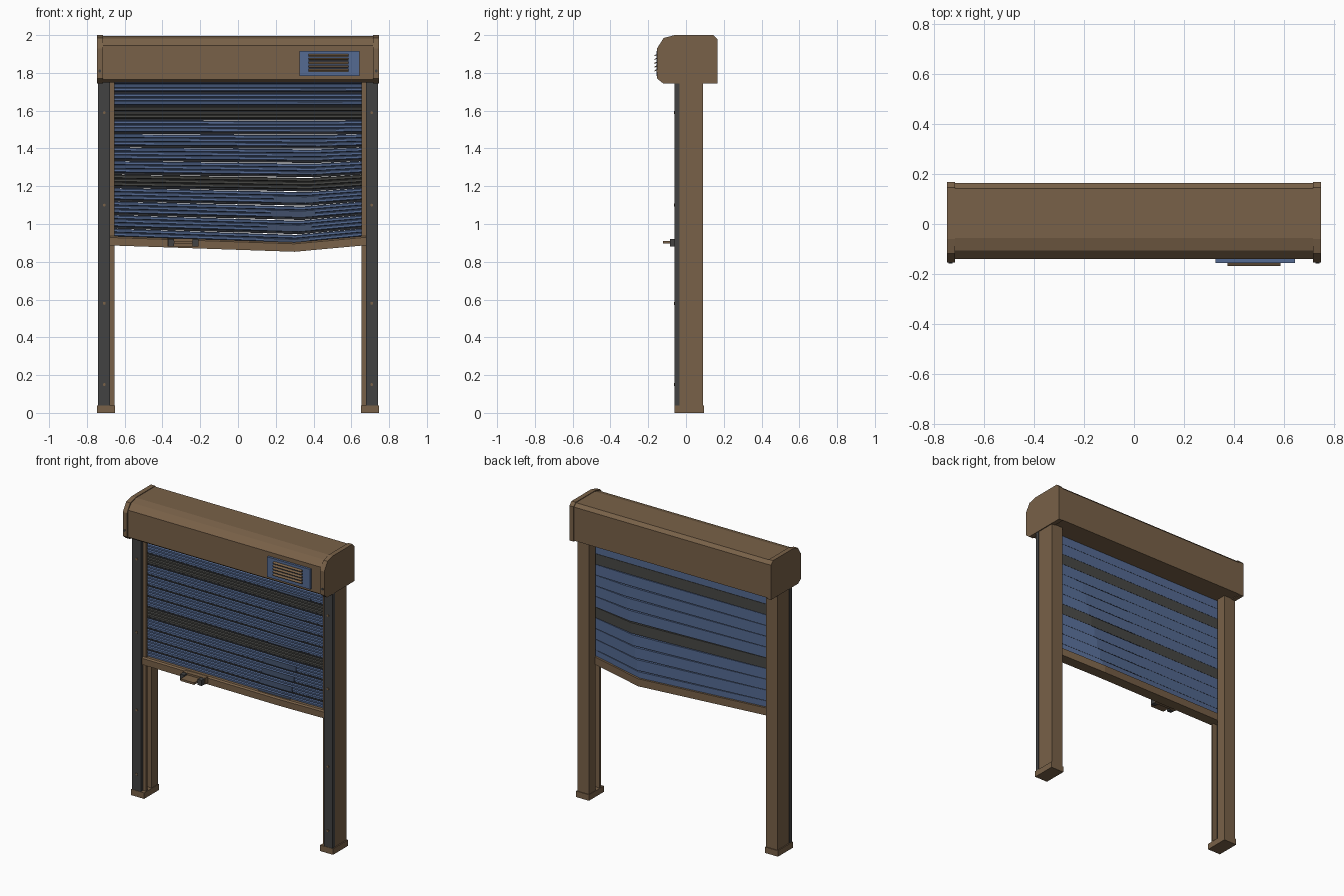
import bpy, bmesh, math
from mathutils import Vector, Matrix

if "Cube" in bpy.data.objects:
    bpy.data.objects.remove(bpy.data.objects["Cube"], do_unlink=True)


def material(name, rgb):
    m = bpy.data.materials.new(name)
    m.use_nodes = True
    m.diffuse_color = (*rgb, 1)
    m.node_tree.nodes["Principled BSDF"].inputs["Base Color"].default_value = (*rgb, 1)
    return m


BROWN = material("brown paint", (0.19, 0.12, 0.065))
BLUE = material("blue slat", (0.09, 0.145, 0.29))
DARK = material("dark grey metal", (0.055, 0.055, 0.055))
CHARCOAL = material("charcoal slat", (0.065, 0.065, 0.06))
DENT = material("dented blue", (0.05, 0.075, 0.135))
SEAM = material("seam shadow", (0.02, 0.022, 0.027))


def finish(name, bm, mat):
    bmesh.ops.recalc_face_normals(bm, faces=bm.faces)
    me = bpy.data.meshes.new(name)
    bm.to_mesh(me)
    bm.free()
    me.materials.append(mat)
    ob = bpy.data.objects.new(name, me)
    bpy.context.collection.objects.link(ob)
    return ob


def loft(name, profile, stations, place, mat):
    """Sweep a closed profile through stations; place(a, b, s) gives a point."""
    bm = bmesh.new()
    rings = [[bm.verts.new(place(a, b, s)) for a, b in profile] for s in stations]
    n = len(profile)
    for r0, r1 in zip(rings, rings[1:]):
        for i in range(n):
            j = (i + 1) % n
            bm.faces.new((r0[i], r0[j], r1[j], r1[i]))
    bm.faces.new(rings[0])
    bm.faces.new(rings[-1])
    return finish(name, bm, mat)


def box(name, x, y, z, mat, tilt=0):
    bm = bmesh.new()
    bmesh.ops.create_cube(bm, size=1)
    size = [b - a for a, b in (x, y, z)]
    mid = Vector([(a + b) / 2 for a, b in (x, y, z)])
    bmesh.ops.scale(bm, vec=size, verts=bm.verts)
    bmesh.ops.rotate(bm, matrix=Matrix.Rotation(tilt, 3, "X"), verts=bm.verts)
    bmesh.ops.translate(bm, vec=mid, verts=bm.verts)
    return finish(name, bm, mat)


def bolt(name, x, y, z, mat):
    bm = bmesh.new()
    bmesh.ops.create_cone(bm, cap_ends=True, segments=8, radius1=0.008, radius2=0.008,
                          depth=0.006, matrix=Matrix.Translation((x, y, z))
                          @ Matrix.Rotation(math.pi / 2, 4, "X"))
    return finish(name, bm, mat)


def along_x(a, b, s):
    return (s, a, b)


def along_z(a, b, s):
    return (a, b, s)


# Impact damage: the curtain sags down and back around a drifting peak
HALF = 0.66


def peak(z):
    return 0.30 + max(0, z - 0.92) * 0.25


def dented(y, z, x, level):
    p = peak(level)
    run = (HALF - x) / (HALF - p) if x > p else (x + HALF) / (HALF + p)
    t = max(0, min(1, (1.55 - level) / 0.6)) * max(0, run)
    return (x, y + 0.05 * t, z - 0.033 * t)


# Roller housing and end caps
body = [(-0.12, 1.75), (-0.14, 1.765), (-0.14, 1.945), (-0.105, 1.982), (-0.055, 1.996),
        (0.142, 1.996), (0.163, 1.975), (0.163, 1.75)]
cap = [(-0.122, 1.745), (-0.153, 1.77), (-0.153, 1.93), (-0.118, 1.985), (-0.06, 2.0),
       (0.145, 2.0), (0.167, 1.978), (0.167, 1.745)]
loft("housing", body, (-0.73, 0.73), along_x, BROWN)
for side, s in (("left", 1), ("right", -1)):
    loft(side + "_end_cap", cap, (s * 0.715, s * 0.746), along_x, BROWN)
    bolt(side + "_cap_bolt", s * 0.732, -0.154, 1.81, DARK)

# Vent panel with tilted louvres
box("vent_panel", (0.325, 0.643), (-0.155, -0.138), (1.783, 1.917), BLUE)
for i in range(5):
    z = 1.812 + i * 0.02
    box("vent_louvre", (0.373, 0.585), (-0.168, -0.15), (z, z + 0.005), BROWN, 0.5)
    box("vent_slot", (0.373, 0.585), (-0.157, -0.154), (z - 0.008, z - 0.002), SEAM)

# Guide posts: slotted channel, front strip, bolts and foot
channel = [(0.655, -0.035), (0.74, -0.035), (0.74, 0.09), (0.655, 0.09),
           (0.655, 0.022), (0.705, 0.022), (0.705, -0.022), (0.655, -0.022)]
for side, s in (("left", 1), ("right", -1)):
    loft(side + "_post", [(s * x, y) for x, y in channel], (0.02, 1.75), along_z, BROWN)
    xs = sorted((s * 0.678, s * 0.742))
    box(side + "_front_strip", xs, (-0.06, -0.034), (0.02, 1.75), DARK)
    box(side + "_slot_liner", sorted((s * 0.69, s * 0.706)), (-0.022, 0.022), (0.03, 1.75), DARK)
    box(side + "_foot", sorted((s * 0.652, s * 0.747)), (-0.062, 0.095), (0, 0.04), BROWN)
    for z in (0.15, 0.58, 1.10, 1.59):
        bolt(side + "_strip_bolt", s * 0.708, -0.061, z, BROWN)

# Curtain of ribbed slats, each with a dark seam under it
PITCH = 0.0715
BOTTOM = 0.905
for i in range(12):
    z0 = BOTTOM + i * PITCH
    level = z0 + PITCH / 2
    p = peak(level)
    stations = (-0.69, -HALF, p - 0.12, p, p + 0.12, HALF, 0.69)

    def place(y, z, x, level=level):
        return dented(y, z, x, level)

    rib = (PITCH - 0.012) / 3
    outline = [(0.012, z0 + PITCH - 0.001), (0.012, z0 + 0.002), (-0.012, z0 + 0.011)]
    for k in range(3):
        base = z0 + 0.011 + k * rib
        outline += [(-0.021, base + 0.004), (-0.021, base + rib - 0.005), (-0.012, base + rib)]
    mat = CHARCOAL if i in (4, 9) else BLUE
    loft("slat", outline, stations, place, mat)
    seam = [(-0.015, z0 - 0.001), (-0.015, z0 + 0.011), (0.010, z0 + 0.011), (0.010, z0 - 0.001)]
    loft("slat_seam", seam, stations, place, SEAM)

    # Crumpled strip across the damaged zone, taller low down
    if i not in (4, 9):
        tall = 0.034 if i < 4 else 0.015
        lo, hi = z0 + 0.012, z0 + 0.012 + tall
        strip = [(-0.027, lo), (-0.023, hi), (-0.019, hi), (-0.019, lo)]
        loft("dent_strip", strip, (p - 0.17, p, p + 0.07), place,
             DENT)

# Bent bottom bar
bar = [(-0.046, 0.886), (-0.046, 0.928), (-0.036, 0.936), (0.026, 0.936), (0.026, 0.886)]
loft("bottom_bar", bar, (-0.685, -HALF, 0.3, HALF, 0.685),
     lambda y, z, x: dented(y, z, x, 0.9), BROWN)

# Lift handle on the bar
box("handle_plate", (-0.372, -0.208), (-0.052, -0.02), (0.88, 0.922), BROWN)
for x in (-0.355, -0.225):
    box("handle_bracket", (x - 0.015, x + 0.015), (-0.085, -0.05), (0.882, 0.92), DARK)
box("handle_grip", (-0.34, -0.24), (-0.122, -0.05), (0.896, 0.91), BROWN)
